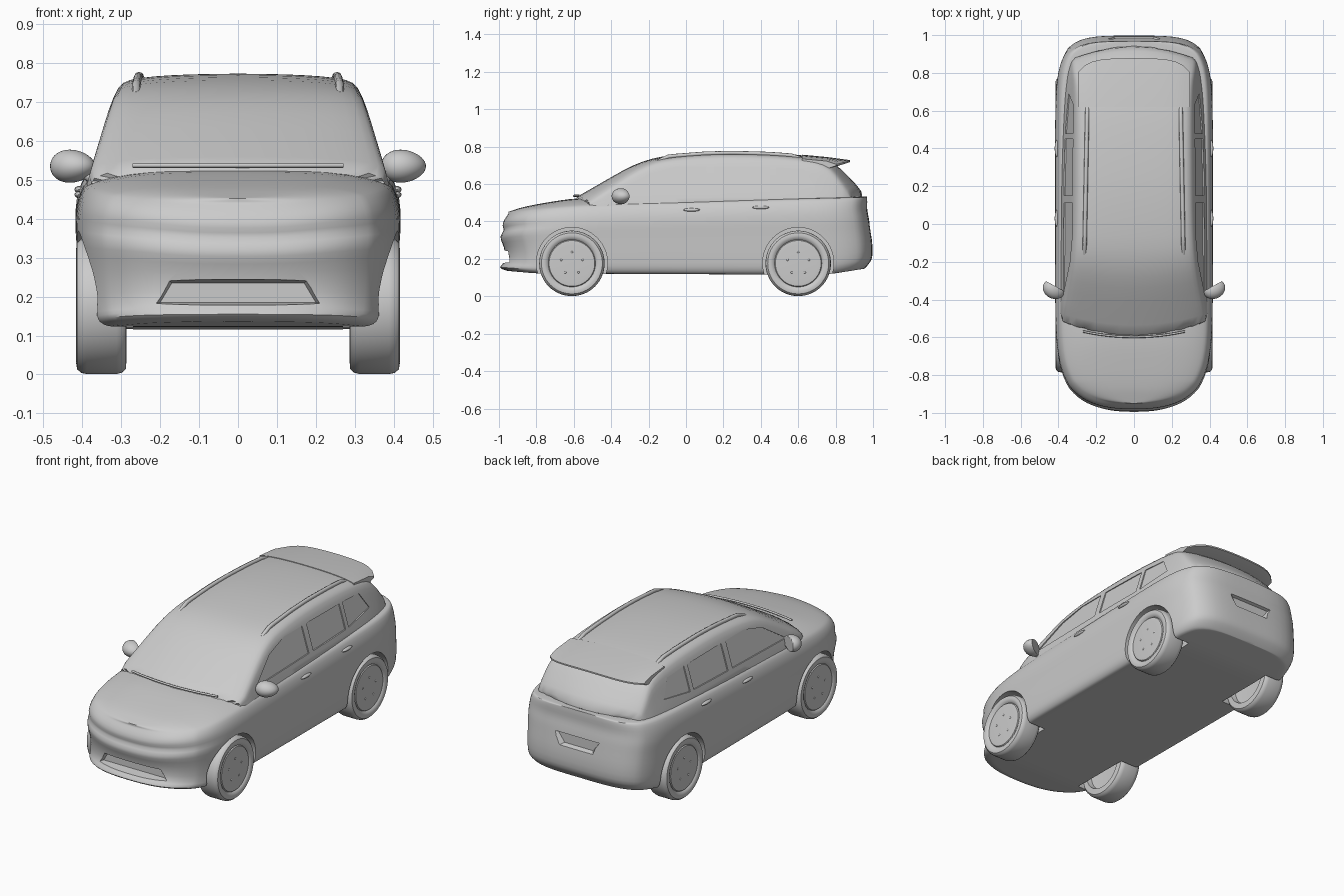
import bpy, bmesh, math
from mathutils import Vector, Matrix

if "Cube" in bpy.data.objects:
    bpy.data.objects.remove(bpy.data.objects["Cube"])


def lerp(table, v):
    if v <= table[0][0]:
        return table[0][1]
    for (a, p), (b, q) in zip(table, table[1:]):
        if v <= b:
            return p + (q - p) * (v - a) / (b - a)
    return table[-1][1]


def finish(name, bm, subsurf=0, angle=40):
    bmesh.ops.remove_doubles(bm, verts=bm.verts, dist=0.0004)
    bmesh.ops.recalc_face_normals(bm, faces=bm.faces)
    me = bpy.data.meshes.new(name)
    bm.to_mesh(me)
    bm.free()
    ob = bpy.data.objects.new(name, me)
    bpy.context.collection.objects.link(ob)
    if subsurf:
        ob.modifiers.new("smooth", 'SUBSURF').levels = subsurf
        apply(ob)
    shade(ob, angle)
    return ob


def select(ob):
    bpy.ops.object.select_all(action='DESELECT')
    ob.select_set(True)
    bpy.context.view_layer.objects.active = ob


def apply(ob):
    select(ob)
    for m in list(ob.modifiers):
        bpy.ops.object.modifier_apply(modifier=m.name)


def shade(ob, angle=40):
    select(ob)
    bpy.ops.object.shade_smooth_by_angle(angle=math.radians(angle))


def loft(name, rings, caps=True, **kw):
    bm = bmesh.new()
    vs = [[bm.verts.new(p) for p in r] for r in rings]
    n = len(rings[0])
    for a, b in zip(vs, vs[1:]):
        for i in range(n):
            j = (i + 1) % n
            bm.faces.new((a[i], a[j], b[j], b[i]))
    if caps:
        bm.faces.new(vs[0])
        bm.faces.new(vs[-1])
    return finish(name, bm, **kw)


def cut(ob, cutters):
    for c in cutters:
        c.hide_render = True
        m = ob.modifiers.new("cut", 'BOOLEAN')
        m.operation, m.solver, m.object = 'DIFFERENCE', 'EXACT', c
    apply(ob)
    for c in cutters:
        bpy.data.objects.remove(c)
    shade(ob, 35)


def tube(name, pts, r):
    cu = bpy.data.curves.new(name, 'CURVE')
    cu.dimensions, cu.bevel_depth, cu.bevel_resolution, cu.use_fill_caps = '3D', r, 2, True
    sp = cu.splines.new('POLY')
    sp.points.add(len(pts) - 1)
    for p, q in zip(sp.points, pts):
        p.co = (*q, 1)
    ob = bpy.data.objects.new(name, cu)
    bpy.context.collection.objects.link(ob)
    return ob


# Lower body: plan outlines stacked from sill to belt, closed by bonnet and floor
BELT = [(-1, .41), (-.95, .44), (-.85, .458), (-.7, .472), (-.4, .49), (0, .50), (1, .53)]
HOOD = [(-1, .42), (-.95, .452), (-.88, .475), (-.8, .492), (-.6, .525), (-.4, .53), (1, .535)]
SILL = [(-1, .14), (-.8, .122), (.75, .115), (1, .155)]
SIDE_Y = [-.87, -.82, -.75, -.66, -.55, -.4, -.2, 0, .2, .4, .55, .68, .78, .86, .92]


def outline(yf, yr, w):
    half = []
    for u in (0, .15, .3, .45, .6, .72, .81):
        half.append((u * w, -yf * (1 - u ** 2.6) ** (1 / 7)))
    for v in SIDE_Y:
        if v < 0:
            half.append((w * (1 - abs(v) ** 7) ** (1 / 2.6), v * yf))
        else:
            half.append((w * (1 - v ** 9) ** .2, v * yr))
    for u in (.83, .7, .5, .25, 0):
        half.append((u * w, yr * (1 - u ** 5) ** (1 / 9)))
    return half + [(-x, y) for x, y in half[-2:0:-1]]


LEVELS = [(0, .955, .955, .378), (.03, .995, .968, .392), (.08, .997, .985, .401),
          (.14, .968, .999, .406), (.35, .966, .997, .411), (.52, .982, .987, .413),
          (.67, 1.0, .98, .418), (.74, .968, .975, .418), (.84, .985, .967, .416),
          (.94, .975, .97, .404), (1, .95, .968, .391)]
rings = []
for s in (0, .5, .95):
    rings.append([(x * s, y, lerp(SILL, y)) for x, y in outline(*LEVELS[0][1:])])
for t, yf, yr, w in LEVELS:
    rings.append([(x, y, lerp(SILL, y) + t * (lerp(BELT, y) - lerp(SILL, y)))
                  for x, y in outline(yf, yr, w)])
for s in (.96, .85, .6, .3, 0):
    rings.append([(x * s, y, lerp(BELT, y) + (lerp(HOOD, y) - lerp(BELT, y)) * (1 - s ** 5))
                  for x, y in outline(*LEVELS[-1][1:])])
body = loft("lower_body", rings, caps=False, subsurf=1)

# Wheel wells, front intake, corner vents and tailgate plate recess
WHEELS = [(s, y) for s in (-1, 1) for y in (-.61, .60)]
cutters = []
for s, y in WHEELS:
    circle = [(y + .19 * math.cos(a), .178 + .19 * math.sin(a))
              for a in [k * math.tau / 64 for k in range(64)]]
    cutters.append(loft("well_cutter", [[(s * x, *p) for p in circle] for x in (.27, .6)]))


def prism(front, back, y0, y1):
    return loft("recess_cutter", [[(x, y, z) for x, z in pts] for y, pts in ((y0, front), (y1, back))])


cutters.append(prism([(-.25, .172), (.25, .172), (.19, .255), (-.19, .255)],
                     [(-.2, .185), (.2, .185), (.17, .235), (-.17, .235)], -1.02, -.925))
cutters.append(prism([(-.13, .385), (.13, .385), (.09, .33), (-.09, .33)],
                     [(-.17, .41), (.17, .41), (.13, .31), (-.13, .31)], .965, 1.03))
for s in (-1, 1):
    cutters.append(prism([(s * .315, .22), (s * .36, .215), (s * .36, .32), (s * .335, .31)],
                         [(s * .335, .23), (s * .355, .23), (s * .355, .3), (s * .34, .3)], -1, -.862))
cut(body, cutters)

# Cabin: cross-sections along the car, bowed at windscreen and tailgate
ROOF = [(-.63, .512), (-.55, .552), (-.4, .64), (-.28, .706), (-.18, .739), (-.08, .757),
        (.1, .771), (.25, .775), (.45, .769), (.6, .758), (.72, .742), (.80, .712),
        (.86, .652), (.92, .592), (.967, .53)]
WIDTH = [(.44, .397), (.5, .386), (.55, .372), (.6, .356), (.7, .327), (.75, .305)]
TAPER = [(.3, 1), (.7, .965), (.86, .92), (.967, .84)]
BOW = [(-.63, .06), (-.3, .04), (-.05, 0), (.5, 0), (.8, -.04), (.967, -.08)]


def side_x(y, z):
    return lerp(WIDTH, z) * lerp(TAPER, y)


def section(y, top):
    zs = top - .03
    half = [(0, top), (.4, top - .002), (.72, top - .007), (.92, top - .016)]
    pts = [(u * side_x(y, zs), z) for u, z in half]
    pts += [(side_x(y, z), z) for z in [zs + (.44 - zs) * k / 5 for k in range(6)]]
    pts += [(-x, z) for x, z in pts[:0:-1]]
    return [(x, y + lerp(BOW, y) * (x / .35) ** 2, z) for x, z in pts]


cabin = loft("cabin", [section(y, t) for y, t in ROOF], subsurf=1)

# Shallow side window recesses with a pillar between them
WINDOWS = [[(-.37, .54), (.11, .55), (.11, .695), (-.05, .695), (-.2, .655)],
           [(.15, .55), (.45, .555), (.45, .69), (.15, .695)],
           [(.48, .555), (.69, .585), (.63, .68), (.48, .69)]]
cutters = []
for s in (-1, 1):
    for w in WINDOWS:
        cutters.append(loft("window_cutter", [[(s * (side_x(y, z) + d), y, z) for y, z in w]
                                              for d in (-.007, .1)]))
cut(cabin, cutters)

# Roof spoiler: wedge overhanging the rear window
rings = []
for k in range(17):
    u = -1 + k / 8
    x, yb, d = .297 * u, .878 - .015 * u * u - .06 * u ** 6, .012 * u * u + .01 * u ** 6
    rings.append([(x, .62, .757 - d), (x, .75, .745 - d), (x, yb, .728 - d),
                  (x, yb, .72 - d), (x, yb - .08, .695 - d), (x, .62, .70 - d)])
loft("spoiler", rings, angle=30)

# Wheels: tyre and disc turned from one profile
PROFILE = [(0, .408), (.10, .411), (.122, .409), (.126, .403), (.131, .409), (.147, .416),
           (.163, .413), (.172, .403), (.175, .388), (.175, .312), (.171, .297), (.162, .288),
           (.13, .286), (.124, .315), (.05, .32), (0, .32)]
for s, y in WHEELS:
    bm = bmesh.new()
    vs = [bm.verts.new((s * x, 0, r)) for r, x in PROFILE]
    es = [bm.edges.new(e) for e in zip(vs, vs[1:])]
    bmesh.ops.spin(bm, geom=vs + es, cent=(0, 0, 0), axis=(1, 0, 0), angle=math.tau, steps=64)
    for k in range(5):
        a = k * math.tau / 5
        bmesh.ops.create_icosphere(bm, subdivisions=2, radius=.007, matrix=Matrix.Translation(
            (s * .406, .06 * math.sin(a), .06 * math.cos(a))))
    finish("wheel", bm, angle=35).location = (0, y, .176)

for s in (-1, 1):
    # Door mirror with a flat rear face, and its stalk
    bm = bmesh.new()
    bmesh.ops.create_uvsphere(bm, u_segments=32, v_segments=20, radius=1)
    for v in bm.verts:
        v.co = Vector((v.co.x * .06, min(v.co.y * .05, .018), v.co.z * (.042 - .006 * v.co.x)))
    bm.transform(Matrix.Translation((s * .425, -.345, .535)) @ Matrix.Rotation(s * .5, 4, 'Z'))
    finish("door_mirror", bm)
    tube("mirror_stalk", [(s * .36, -.36, .495), (s * .385, -.358, .51), (s * .415, -.35, .525)], .013)
    # Roof rail
    rail = []
    for k in range(25):
        y = -.16 + .79 * k / 24
        end = min(1, k / 2, (24 - k) / 2)
        rail.append((s * (.262 - .015 * k / 24), y, lerp(ROOF, y) - .026 + .018 * end))
    tube("roof_rail", rail, .011)
    # Door handles
    for y, z in ((.03, .462), (.40, .475)):
        bm = bmesh.new()
        bmesh.ops.create_uvsphere(bm, u_segments=20, v_segments=12, radius=1)
        bm.transform(Matrix.Translation((s * .408, y, z)) @ Matrix.Diagonal((.012, .045, .009, 1)))
        finish("door_handle", bm)

# Wiper lying along the windscreen base
tube("wiper", [(x, -.598 + .4 * x * x, .537) for x in [-.27 + .045 * k for k in range(13)]], .006)
